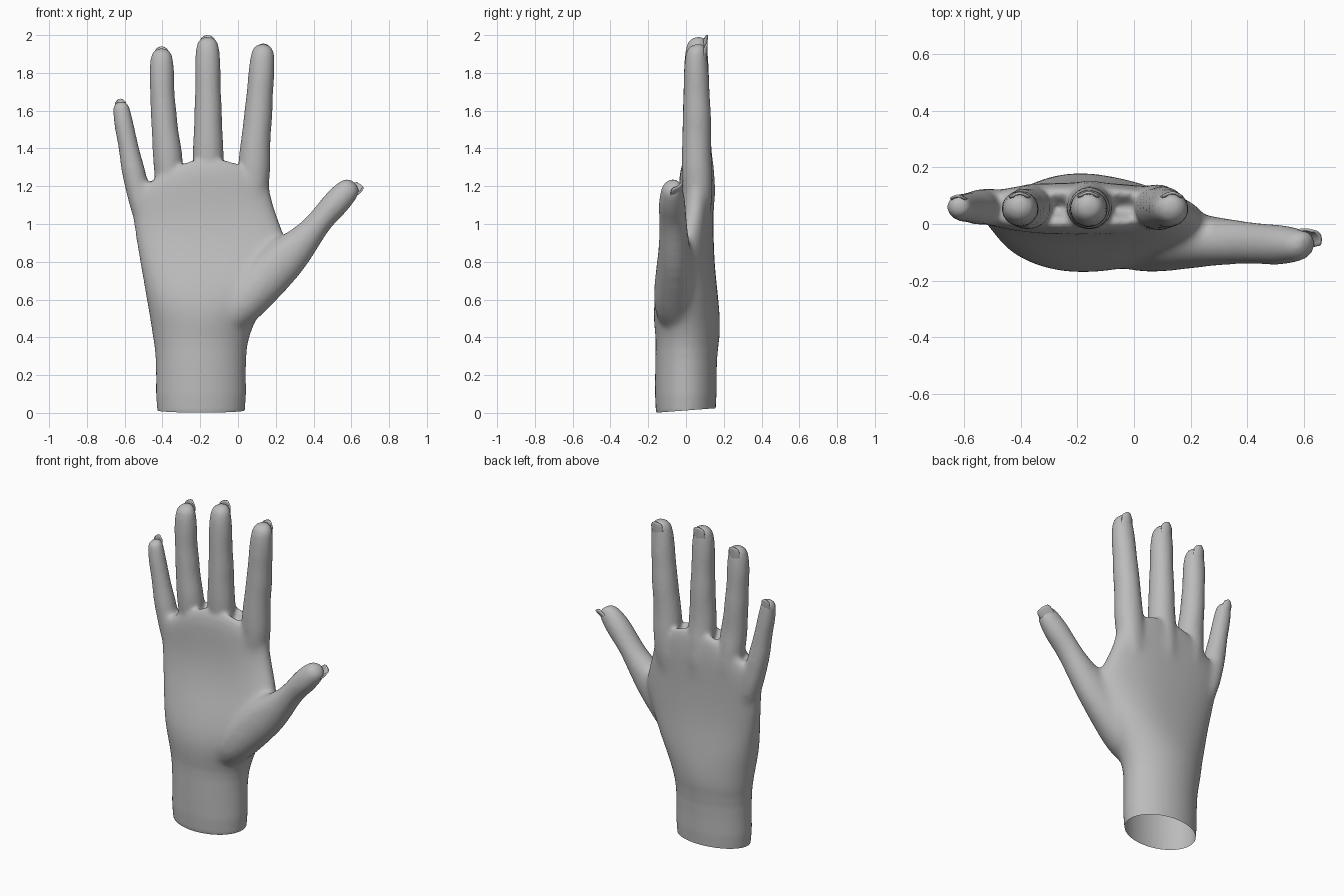
import bpy, bmesh, math
from mathutils import Vector

skin = bpy.data.materials.new("plain grey")
skin.diffuse_color = (0.5, 0.5, 0.5, 1)


def new_object(name, bm):
    bmesh.ops.recalc_face_normals(bm, faces=bm.faces[:])
    mesh = bpy.data.meshes.new(name)
    bm.to_mesh(mesh)
    bm.free()
    obj = bpy.data.objects.new(name, mesh)
    bpy.context.collection.objects.link(obj)
    mesh.materials.append(skin)
    return obj


def loft(name, rings):
    """Closed skin through rings of points."""
    bm = bmesh.new()
    loops = [[bm.verts.new(p) for p in r] for r in rings]
    n = len(loops[0])
    for a, b in zip(loops, loops[1:]):
        for i in range(n):
            bm.faces.new((a[i], a[(i + 1) % n], b[(i + 1) % n], b[i]))
    bm.faces.new(loops[0][::-1])
    bm.faces.new(loops[-1])
    return new_object(name, bm)


def spow(v, e):
    return math.copysign(abs(v) ** e, v)


def frame(t):
    """Back-facing and sideways directions across a finger."""
    back = Vector((0, 1, 0))
    back = (back - t * back.dot(t)).normalized()
    return back, back.cross(t)


def finger(name, path):
    """Tube along (x, y, z, half width, half depth) with a rounded tip."""
    pts = [Vector(p[:3]) for p in path]
    rings, n = [], 20
    for i, p in enumerate(path):
        t = (pts[min(i + 1, len(pts) - 1)] - pts[max(i - 1, 0)]).normalized()
        back, side = frame(t)
        rings.append([pts[i] + side * p[3] * 1.03 * math.cos(a) + back * p[4] * 1.03 * math.sin(a)
                      for a in (2 * math.pi * k / n for k in range(n))])
    # blunt dome beyond the last section, leaning to the nail side
    w, d = path[-1][3:]
    for k in (25, 50, 70, 85):
        c, s = math.cos(math.radians(k)) ** 0.8, math.sin(math.radians(k))
        centre = pts[-1] + t * w * 0.9 * s + back * d * 0.35 * (1 - c)
        rings.append([centre + side * w * c * math.cos(a) + back * d * c * math.sin(a)
                      for a in (2 * math.pi * j / n for j in range(n))])
    return loft(name, rings)


def nail(name, tip, t, width, length, roll=0.0):
    """Curved plate ending at tip, arched across the finger."""
    t = Vector(t).normalized()
    back, side = frame(t)
    back, side = (back * math.cos(roll) + side * math.sin(roll),
                  side * math.cos(roll) - back * math.sin(roll))
    bm = bmesh.new()
    rows, cols = 10, 8
    grid = []
    for i in range(rows + 1):
        v = i / rows
        w = width * (0.75 + 0.25 * (1 - abs(2 * v - 1) ** 4) ** 0.5)
        row = []
        for j in range(cols + 1):
            u = 2 * j / cols - 1
            p = (Vector(tip) - t * length * (1 - v) + side * w * u
                 - back * (width * 0.36 * u * u + 0.01 * (1 - v) ** 2)
                 - t * 0.012 * u * u * (2 * v - 1))
            row.append(bm.verts.new(p))
        grid.append(row)
    for i in range(rows):
        for j in range(cols):
            bm.faces.new((grid[i][j], grid[i][j + 1], grid[i + 1][j + 1], grid[i + 1][j]))
    obj = new_object(name, bm)
    m = obj.modifiers.new("thickness", 'SOLIDIFY')
    m.thickness = 0.009
    for f in obj.data.polygons:
        f.use_smooth = True
    return obj


# Wrist and palm: left x, right x, front y, back y, left z, right z, arch
sections = [
    (-0.435, 0.044, -0.165, 0.162, -0.1, -0.1, 0),
    (-0.435, 0.044, -0.165, 0.162, 0.1, 0.1, 0),
    (-0.433, 0.04, -0.163, 0.162, 0.3, 0.3, 0),
    (-0.45, 0.055, -0.158, 0.18, 0.4, 0.4, 0),
    (-0.468, 0.1, -0.176, 0.182, 0.5, 0.5, 0),
    (-0.488, 0.16, -0.168, 0.17, 0.62, 0.62, 0),
    (-0.515, 0.235, -0.12, 0.153, 0.77, 0.77, 0),
    (-0.54, 0.275, -0.075, 0.147, 0.9, 0.87, 0.01),
    (-0.556, 0.225, -0.045, 0.145, 1.01, 1.0, 0.03),
    (-0.566, 0.185, -0.038, 0.148, 1.1, 1.11, 0.06),
    (-0.56, 0.17, -0.036, 0.143, 1.15, 1.19, 0.1),
    (-0.535, 0.155, -0.015, 0.13, 1.185, 1.255, 0.12),
    (-0.50, 0.12, 0.015, 0.1, 1.2, 1.275, 0.125),
]
rings = []
for xl, xr, yf, yb, zl, zr, arch in sections:
    ring = []
    squareness = 1 if zl < 0.6 else 0.85
    for k in range(40):
        a = 2 * math.pi * k / 40
        c, s = spow(math.cos(a), squareness), spow(math.sin(a), squareness)
        u = (c + 1) / 2
        y = (yf + yb) / 2 + (yb - yf) / 2 * s
        # the thumb-side edge of the palm leans forward
        y -= 0.05 * max(0, 1 - abs(zl - 0.85) / 0.25) * max(0, c) ** 2
        ring.append((xl + (xr - xl) * u, y, zl + (zr - zl) * u + arch * math.sin(math.pi * u)))
    rings.append(ring)
parts = [loft("hand", rings)]

# Fingers, swelling slightly between the joints
parts.append(finger("index_finger", [
    (0.06, 0.065, 0.95, 0.05, 0.05), (0.078, 0.065, 1.15, 0.083, 0.083),
    (0.086, 0.058, 1.3, 0.086, 0.079), (0.09, 0.055, 1.4, 0.079, 0.076),
    (0.1, 0.058, 1.51, 0.073, 0.074), (0.108, 0.058, 1.58, 0.075, 0.074),
    (0.115, 0.056, 1.69, 0.067, 0.067), (0.122, 0.055, 1.77, 0.069, 0.067),
    (0.128, 0.053, 1.86, 0.065, 0.06), (0.131, 0.055, 1.9, 0.06, 0.055)]))
parts.append(finger("middle_finger", [
    (-0.15, 0.085, 0.95, 0.05, 0.05), (-0.155, 0.08, 1.17, 0.08, 0.085),
    (-0.158, 0.063, 1.33, 0.081, 0.077), (-0.158, 0.056, 1.42, 0.08, 0.075),
    (-0.158, 0.057, 1.53, 0.071, 0.074), (-0.158, 0.057, 1.61, 0.073, 0.073),
    (-0.159, 0.055, 1.72, 0.064, 0.066), (-0.16, 0.055, 1.81, 0.068, 0.066),
    (-0.161, 0.055, 1.9, 0.064, 0.06), (-0.161, 0.058, 1.94, 0.058, 0.054)]))
parts.append(finger("ring_finger", [
    (-0.33, 0.08, 0.95, 0.045, 0.045), (-0.36, 0.072, 1.17, 0.076, 0.08),
    (-0.37, 0.058, 1.33, 0.077, 0.074), (-0.376, 0.053, 1.4, 0.076, 0.072),
    (-0.388, 0.055, 1.5, 0.067, 0.069), (-0.393, 0.055, 1.58, 0.069, 0.068),
    (-0.4, 0.054, 1.68, 0.061, 0.063), (-0.403, 0.054, 1.76, 0.066, 0.063),
    (-0.404, 0.054, 1.84, 0.063, 0.058), (-0.404, 0.056, 1.88, 0.057, 0.052)]))
parts.append(finger("little_finger", [
    (-0.47, 0.06, 0.92, 0.045, 0.05), (-0.515, 0.063, 1.1, 0.063, 0.07),
    (-0.545, 0.06, 1.24, 0.064, 0.064), (-0.563, 0.058, 1.32, 0.058, 0.057),
    (-0.582, 0.058, 1.42, 0.05, 0.052), (-0.599, 0.058, 1.5, 0.051, 0.05),
    (-0.61, 0.058, 1.56, 0.048, 0.047), (-0.618, 0.06, 1.61, 0.044, 0.042)]))
parts.append(finger("thumb", [
    (-0.08, -0.045, 0.46, 0.08, 0.09), (0.02, -0.06, 0.57, 0.115, 0.115),
    (0.11, -0.06, 0.68, 0.125, 0.108), (0.23, -0.06, 0.8, 0.122, 0.093),
    (0.315, -0.062, 0.88, 0.096, 0.083), (0.39, -0.066, 0.96, 0.071, 0.073),
    (0.45, -0.07, 1.035, 0.063, 0.07), (0.508, -0.074, 1.1, 0.071, 0.071),
    (0.553, -0.074, 1.15, 0.068, 0.063), (0.58, -0.074, 1.178, 0.062, 0.056)]))

# Round every part, then fuse all into one continuous skin
for p in parts:
    p.modifiers.new("round", 'SUBSURF').levels = 1
    bpy.context.view_layer.objects.active = p
    bpy.ops.object.modifier_apply(modifier="round")
hand = parts[0]
bpy.ops.object.select_all(action='DESELECT')
for p in parts:
    p.select_set(True)
bpy.context.view_layer.objects.active = hand
bpy.ops.object.join()
fuse = hand.modifiers.new("fuse", 'REMESH')
fuse.mode = 'VOXEL'
fuse.voxel_size = 0.011
bpy.ops.object.modifier_apply(modifier="fuse")

# Blend the palm, knuckles and thumb root more than the fingers
blend = hand.vertex_groups.new(name="palm_blend")
for v in hand.data.vertices:
    x, y, z = v.co
    w = min((z - 0.4) / 0.1, (1.3 - z) / 0.12, (0.4 - x) / 0.12, 1)
    if w > 0:
        blend.add([v.index], w, 'REPLACE')
for name, group, count in (("blend", "palm_blend", 45), ("soften", "", 6)):
    m = hand.modifiers.new(name, 'SMOOTH')
    m.factor, m.iterations, m.vertex_group = 0.5, count, group
    bpy.ops.object.modifier_apply(modifier=name)

# Open, slightly slanted cut at the wrist
bm = bmesh.new()
bm.from_mesh(hand.data)
bmesh.ops.bisect_plane(bm, geom=bm.verts[:] + bm.edges[:] + bm.faces[:],
                       plane_co=(0, -0.16, 0.001), plane_no=(0, -0.075, 1), clear_inner=True)
bm.to_mesh(hand.data)
bm.free()
for f in hand.data.polygons:
    f.use_smooth = True

# Nails
nail("index_nail", (0.136, 0.115, 1.955), (0.05, 0.02, 1), 0.04, 0.13)
nail("middle_nail", (-0.161, 0.116, 2.0), (0, 0.02, 1), 0.04, 0.13)
nail("ring_nail", (-0.405, 0.113, 1.94), (-0.01, 0.02, 1), 0.038, 0.13)
nail("little_nail", (-0.625, 0.104, 1.663), (-0.12, 0.02, 1), 0.03, 0.1)
nail("thumb_nail", (0.655, -0.04, 1.205), (0.68, 0.05, -0.6 + 1.2), 0.04, 0.13, 0.8)
